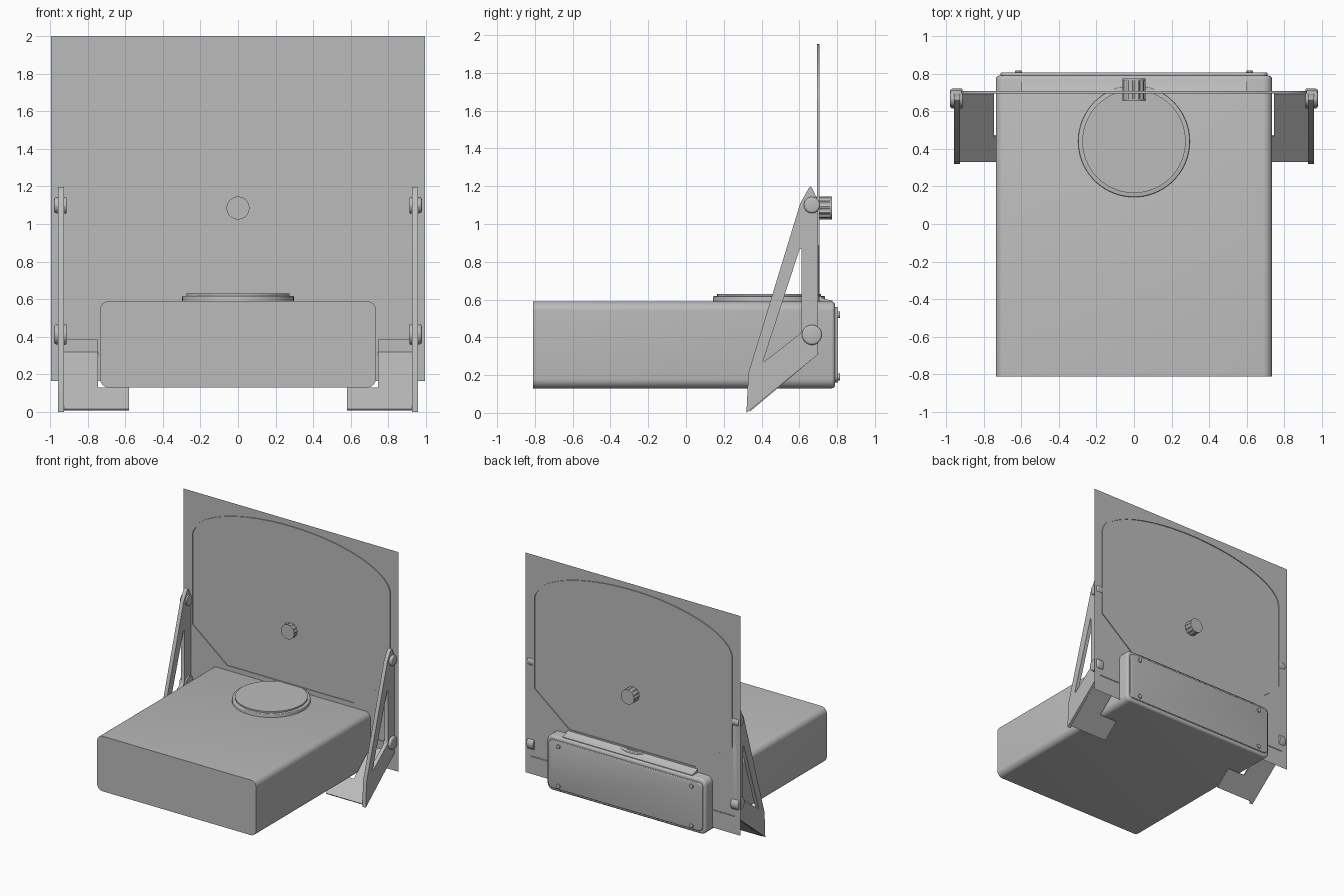
import bpy, bmesh, math

cube = bpy.data.objects.get("Cube")
if cube:
    bpy.data.objects.remove(cube, do_unlink=True)

grey = bpy.data.materials.new("plain_grey")
grey.use_nodes = True
grey.diffuse_color = (0.5, 0.5, 0.5, 1)
grey.node_tree.nodes["Principled BSDF"].inputs["Base Color"].default_value = (0.5, 0.5, 0.5, 1)

PLACE = {"x": lambda p, d: (d, p[0], p[1]),
         "y": lambda p, d: (p[0], d, p[1]),
         "z": lambda p, d: (p[0], p[1], d)}


def finish(bm, name, mirror=False, smooth=True):
    bmesh.ops.recalc_face_normals(bm, faces=bm.faces)
    mesh = bpy.data.meshes.new(name)
    bm.to_mesh(mesh)
    bm.free()
    mesh.materials.append(grey)
    ob = bpy.data.objects.new(name, mesh)
    bpy.context.collection.objects.link(ob)
    if mirror:
        ob.modifiers.new("mirror", "MIRROR")
    if smooth:
        bpy.ops.object.select_all(action="DESELECT")
        bpy.context.view_layer.objects.active = ob
        ob.select_set(True)
        bpy.ops.object.shade_smooth_by_angle(angle=math.radians(35))
    return ob


def prism(name, loops, axis, start, end, bevel=0, mirror=False, segments=3):
    """Extrude an outline, optionally with holes, and round its far rim."""
    bm = bmesh.new()
    edges = []
    for loop in loops:
        vs = [bm.verts.new(PLACE[axis](p, start)) for p in loop]
        edges += [bm.edges.new((v, vs[i - 1])) for i, v in enumerate(vs)]
    if len(loops) == 1:
        bm.faces.new(vs)
    else:
        bmesh.ops.triangle_fill(bm, edges=edges, use_beauty=True)
    out = bmesh.ops.extrude_face_region(bm, geom=bm.faces[:])
    moved = [g for g in out["geom"] if isinstance(g, bmesh.types.BMVert)]
    bmesh.ops.translate(bm, verts=moved, vec=PLACE[axis]((0, 0), end - start))
    if bevel:
        bmesh.ops.recalc_face_normals(bm, faces=bm.faces)
        far = set(moved)
        rim = [e for e in bm.edges if set(e.verts) <= far]
        bmesh.ops.bevel(bm, geom=rim, offset=bevel, segments=segments,
                        affect="EDGES", profile=0.5)
    return finish(bm, name, mirror)


def circle(cx, cy, r, n=48):
    return [(cx + r * math.cos(math.tau * i / n), cy + r * math.sin(math.tau * i / n))
            for i in range(n)]


def rounded(x, low, high, r, n=6):
    pts = []
    for k, (cx, cy) in enumerate([(x - r, high - r), (r - x, high - r),
                                  (r - x, low + r), (x - r, low + r)]):
        for i in range(n + 1):
            a = math.pi / 2 * (k + i / n)
            pts.append((cx + r * math.cos(a), cy + r * math.sin(a)))
    return pts


# Main box, rear cover and its screws
prism("body_box", [rounded(.735, .13, .59, .05)], "y", -.81, .79, bevel=.02)
prism("rear_cover", [rounded(.71, .16, .56, .035)], "y", .78, .806, bevel=.006)
for z in (.19, .52):
    prism("cover_screw", [circle(.615, z, .018, 20)], "y", .80, .816, bevel=.004, mirror=True)

# Sloped strip along the rear of the box top
prism("top_strip", [[(.705, .58), (.705, .622), (.73, .605), (.775, .594), (.775, .58)]],
      "x", -.6, .6)

# Turntable disc
prism("disc_base", [circle(0, .44, .297, 72)], "z", .58, .618, bevel=.006)
prism("disc_top", [circle(0, .44, .275, 72)], "z", .61, .63)

# Thin upright sheet
bm = bmesh.new()
bm.faces.new([bm.verts.new((x, .7, z)) for x, z in
              [(-.995, .165), (.995, .165), (.995, 2), (-.995, 2)]])
finish(bm, "upright_sheet", smooth=False)


# Raised outline on the sheet: elliptical top with tapered foot
def outline(inset):
    w, h = .92 - inset, .322 - inset
    arch = [(w * math.cos(math.pi * i / 48), 1.63 + h * math.sin(math.pi * i / 48))
            for i in range(49)]
    foot = .59 - inset * .4
    return arch + [(-w, .885 + inset / 2), (-foot, .62 + inset),
                   (foot, .62 + inset), (w, .885 + inset / 2)]


prism("outline_rim", [outline(0), outline(.013)], "y", .693, .707)

# Fluted knob through the sheet
flutes = []
for i in range(48):
    r = .061 if i % 4 < 2 else .055
    a = math.tau * i / 48
    flutes.append((r * math.cos(a), 1.085 + r * math.sin(a)))
prism("knob_grip", [flutes], "y", .665, .765)
for y in (.655, .763):
    prism("knob_cap", [circle(0, 1.085, .061)], "y", y, y + .01)

# Side brackets with a triangular opening
side = [(.32, 0), (.70, .31), (.70, 1.12), (.668, 1.19), (.66, 1.198),
        (.65, 1.19), (.605, 1.11), (.33, .21)]
opening = [(.41, .28), (.415, .272), (.605, .42), (.612, .435), (.612, .868), (.602, .868)]
prism("side_bracket", [side, opening], "x", .925, .957, mirror=True)

# Bracket bolts, with heads on both faces
for z, r in ((1.10, .043), (.413, .053)):
    prism("bolt_head", [circle(.667, z, r, 32)], "x", .94, .978, bevel=.012, mirror=True)
    prism("bolt_nut", [circle(.667, z, r, 32)], "x", .94, .912, bevel=.004, mirror=True)

# Sloped foot plates, notched around the box, with an upright flange
bm = bmesh.new()
plate = [(.58, .012), (.94, .012), (.94, .318), (.745, .318), (.745, .125), (.58, .125)]
bm.faces.new([bm.verts.new((x, .335 + (z - .012) * 1.19, z)) for x, z in plate])
foot = finish(bm, "foot_plate", mirror=True, smooth=False)
thick = foot.modifiers.new("thickness", "SOLIDIFY")
thick.thickness = .012
thick.offset = 0
prism("foot_flange", [[(.745, .31), (.94, .31), (.94, .385), (.745, .385)]],
      "y", .69, .7, mirror=True)
